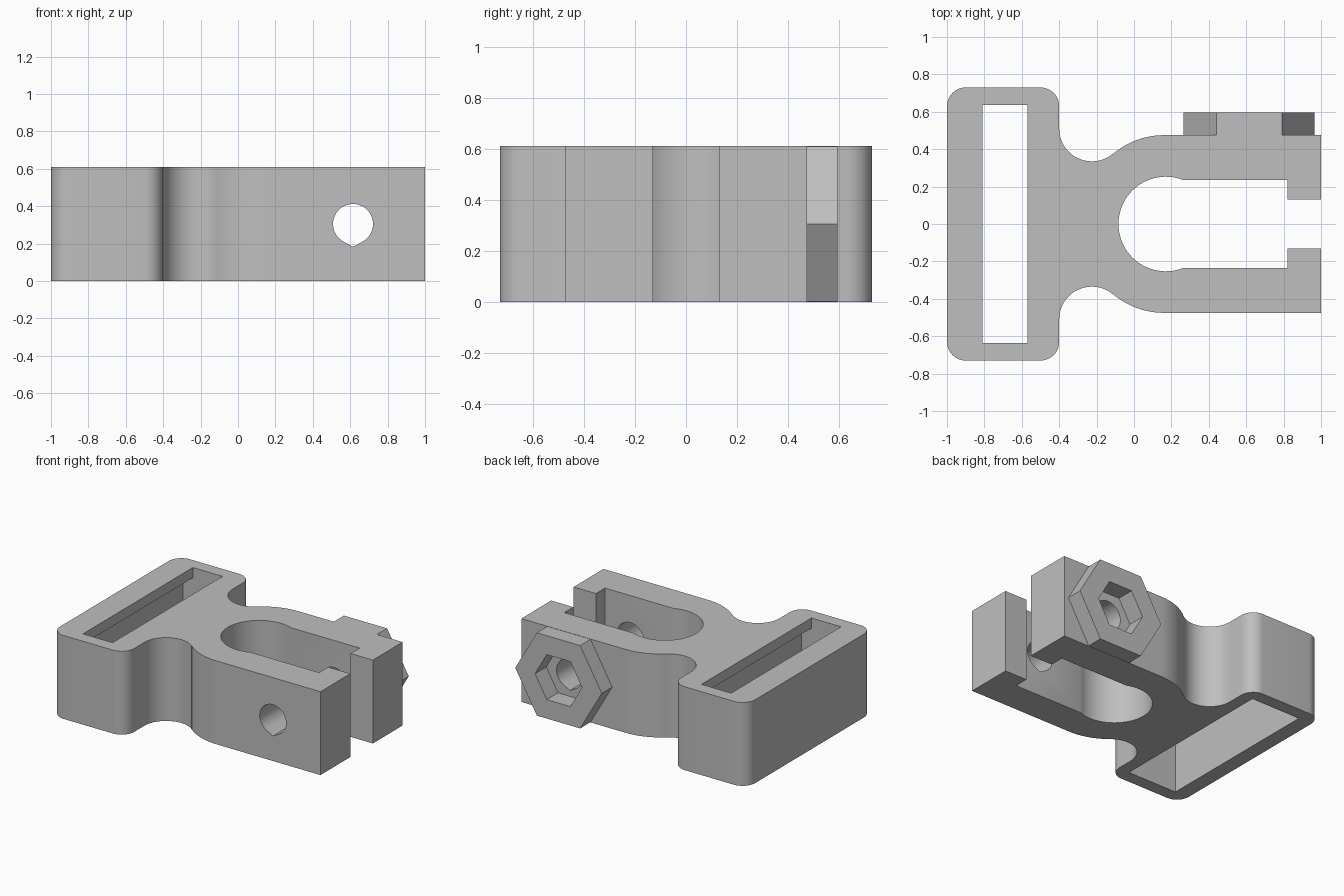
import bpy
import bmesh
from math import sin, cos, pi, radians
from mathutils import Matrix

if "Cube" in bpy.data.objects:
    bpy.data.objects.remove(bpy.data.objects["Cube"])

HEIGHT = 0.61
BOLT_X, BOLT_Z = 0.615, 0.305

grey = bpy.data.materials.new("plain_grey")
grey.use_nodes = True
colour = (0.52, 0.52, 0.52, 1)
grey.diffuse_color = colour
grey.node_tree.nodes["Principled BSDF"].inputs["Base Color"].default_value = colour


def arc(cx, cy, r, start, end, n):
    """Points on an arc, angles in degrees."""
    angles = [radians(start + (end - start) * i / n) for i in range(n + 1)]
    return [(cx + r * cos(a), cy + r * sin(a)) for a in angles]


def prism(name, points, low, high, along_y=False):
    """Extrude a flat profile along z, or an x-z profile along y."""
    bm = bmesh.new()
    verts = [bm.verts.new((u, v, low)) for u, v in points]
    face = bm.faces.new(verts)
    grown = bmesh.ops.extrude_face_region(bm, geom=[face])["geom"]
    top = [g for g in grown if isinstance(g, bmesh.types.BMVert)]
    bmesh.ops.translate(bm, verts=top, vec=(0, 0, high - low))
    if along_y:
        swap = Matrix(((1, 0, 0, 0), (0, 0, 1, 0), (0, 1, 0, 0), (0, 0, 0, 1)))
        bmesh.ops.transform(bm, matrix=swap, verts=bm.verts)
    bmesh.ops.recalc_face_normals(bm, faces=bm.faces)
    mesh = bpy.data.meshes.new(name)
    bm.to_mesh(mesh)
    bm.free()
    mesh.materials.append(grey)
    obj = bpy.data.objects.new(name, mesh)
    bpy.context.collection.objects.link(obj)
    return obj


def combine(target, tool, operation):
    """Apply a boolean and discard the tool."""
    mod = target.modifiers.new(operation, "BOOLEAN")
    mod.operation = operation
    mod.solver = "EXACT"
    mod.object = tool
    bpy.context.view_layer.objects.active = target
    bpy.ops.object.modifier_apply(modifier=mod.name)
    bpy.data.objects.remove(tool)


# Clamp outline: half of the plan, then its mirror image
half = arc(0.17, 0, 0.253, 180, 68, 20)
half += [(0.82, 0.235), (0.82, 0.13), (1, 0.13), (1, 0.475)]
half += arc(0.16, 0.055, 0.42, 90, 130, 10)
half += arc(-0.225, 0.51, 0.175, -49, -180, 20)
half += arc(-0.5, 0.63, 0.1, 0, 90, 10)
half += arc(-0.9, 0.63, 0.1, 90, 180, 10)
outline = half + [(x, -y) for x, y in reversed(half[1:])]
clamp = prism("clamp_body", outline, 0, HEIGHT)

# Hexagonal nut boss on the rear jaw
boss = prism("nut_boss", arc(BOLT_X, BOLT_Z, 0.35, 0, 300, 5), 0.44, 0.595, True)
combine(clamp, boss, "UNION")

# Strap slot: narrow lip at the top, wide pocket below
lip = HEIGHT - 0.075
slot = [(-0.89, -0.1), (-0.49, -0.1), (-0.49, lip), (-0.57, lip),
        (-0.57, 0.8), (-0.81, 0.8), (-0.81, lip), (-0.89, lip)]
combine(clamp, prism("slot_cutter", slot, -0.635, 0.635, True), "DIFFERENCE")

# Teardrop bolt hole through both jaws
drop = arc(BOLT_X, BOLT_Z, 0.107, -58, 238, 32) + [(BOLT_X, BOLT_Z - 0.122)]
combine(clamp, prism("bolt_cutter", drop, -0.8, 0.8, True), "DIFFERENCE")

# Hexagonal nut recess
recess = arc(BOLT_X, BOLT_Z, 0.19, 0, 300, 5)
combine(clamp, prism("nut_cutter", recess, 0.465, 0.8, True), "DIFFERENCE")

# Smooth the curved walls, keep the edges sharp
bpy.ops.object.select_all(action="DESELECT")
clamp.select_set(True)
bpy.context.view_layer.objects.active = clamp
bpy.ops.object.shade_smooth_by_angle(angle=radians(25))
